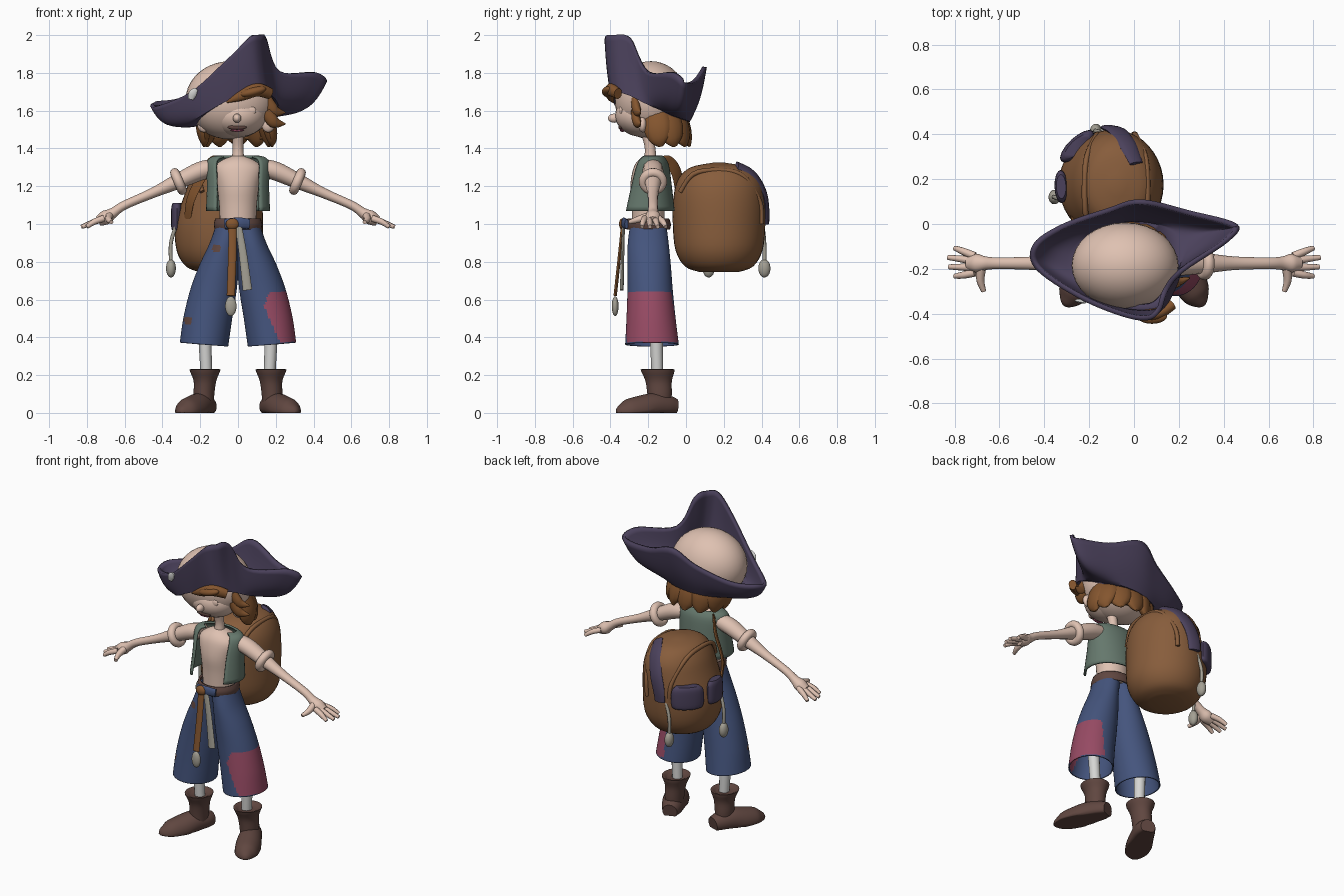
import bpy, bmesh, math
from mathutils import Vector

cube = bpy.data.objects.get("Cube")
if cube:
    bpy.data.objects.remove(cube)


def material(name, code):
    lin = [(int(code[i:i + 2], 16) / 255) ** 2.2 for i in (0, 2, 4)] + [1]
    m = bpy.data.materials.new(name)
    m.use_nodes = True
    m.diffuse_color = lin
    m.node_tree.nodes["Principled BSDF"].inputs["Base Color"].default_value = lin
    return m


skin = material("skin", "DEC0B0")
purple = material("dark purple felt", "4C435C")
green = material("sage green cloth", "65776C")
denim = material("blue denim", "46557C")
pink = material("faded red patch", "964C64")
leather = material("pack leather", "865D3E")
brown = material("auburn brown", "835632")
boot = material("dark boot leather", "604842")
bone = material("grey cord", "A29E92")
white = material("pale stocking", "D4D4D2")


def spline(pts, k=5, closed=False):
    """Catmull-Rom samples through tuples of any size."""
    n, out = len(pts), []
    at = lambda i: Vector(pts[i % n] if closed else pts[max(0, min(n - 1, i))])
    for i in range(n if closed else n - 1):
        a, b, c, d = (at(i + j) for j in (-1, 0, 1, 2))
        for s in range(k):
            t = s / k
            out.append(b + (c - a) * (t / 2) + (a * 2 - b * 5 + c * 4 - d) * (t * t / 2)
                       + (b * 3 - a - c * 3 + d) * (t ** 3 / 2))
    return out if closed else out + [at(n - 1)]


def finish(ob, angle=50):
    bpy.ops.object.select_all(action='DESELECT')
    ob.select_set(True)
    bpy.context.view_layer.objects.active = ob
    bpy.ops.object.shade_smooth_by_angle(angle=math.radians(angle))
    return ob


def surface(name, rows, mat, wrap=True, caps=True, thick=0):
    """Skin a mesh over rows of points."""
    bm = bmesh.new()
    vs = [[bm.verts.new(p) for p in r] for r in rows]
    n = len(rows[0])
    for a, b in zip(vs, vs[1:]):
        for i in range(n if wrap else n - 1):
            j = (i + 1) % n
            bm.faces.new((a[i], a[j], b[j], b[i]))
    if caps:
        bm.faces.new(vs[0])
        bm.faces.new(vs[-1])
    bmesh.ops.recalc_face_normals(bm, faces=bm.faces)
    me = bpy.data.meshes.new(name)
    bm.to_mesh(me)
    bm.free()
    me.materials.append(mat)
    ob = bpy.data.objects.new(name, me)
    bpy.context.collection.objects.link(ob)
    if thick:
        mod = ob.modifiers.new("thickness", 'SOLIDIFY')
        mod.thickness = thick
    return finish(ob)


def stack(name, rings, mat, n=32, gap=None, k=4, **kw):
    """Horizontal ellipses (x, y, z, rx, ry); gap leaves an opening at the front."""
    rows = []
    for x, y, z, rx, ry in spline(rings, k):
        if gap:
            angs = [math.radians(-90 + gap + (360 - 2 * gap) * i / n) for i in range(n + 1)]
        else:
            angs = [math.tau * i / n for i in range(n)]
        rows.append([(x + rx * math.cos(a), y + ry * math.sin(a), z) for a in angs])
    return surface(name, rows, mat, wrap=not gap, **kw)


def sweep(name, pts, mat, flat=1, ref=(0, 1, 0), n=12, k=5):
    """Tube through (x, y, z, radius); flat thins it along ref."""
    path, rows, ref = spline(pts, k), [], Vector(ref)
    for i, p in enumerate(path):
        t = (path[min(i + 1, len(path) - 1)].xyz - path[max(i - 1, 0)].xyz).normalized()
        w = t.cross(ref).normalized()
        u = w.cross(t)
        rows.append([p.xyz + p.w * (w * math.cos(a) + u * flat * math.sin(a))
                     for a in (math.tau * j / n for j in range(n))])
    return surface(name, rows, mat)


def ball(name, loc, size, mat, rot=(0, 0, 0)):
    bpy.ops.mesh.primitive_uv_sphere_add(segments=32, ring_count=20, location=loc, rotation=rot)
    ob = bpy.context.object
    ob.name, ob.scale = name, size
    ob.data.materials.append(mat)
    return finish(ob, 80)


# Head and face
ball("cranium", (-.04, -.185, 1.655), (.238, .192, .207), skin)
ball("lower_face", (0, -.225, 1.575), (.15, .15, .115), skin)
ball("nose", (-.005, -.38, 1.56), (.022, .033, .024), skin)
ball("mouth", (-.005, -.344, 1.512), (.05, .014, .014), boot)
ball("lower_lip", (-.005, -.336, 1.496), (.036, .014, .008), pink)
for s in (1, -1):
    ball("eyelid", (.06 * s, -.343, 1.6), (.036, .012, .026), skin)
    ball("ear", (-.01 + .17 * s, -.23, 1.525), (.035, .022, .04), skin)
sweep("neck", [(0, -.19, 1.3, .04), (0, -.19, 1.4, .028), (0, -.21, 1.5, .034)], skin)

# Hair: a bob with broad locks, side locks and a fringe
stack("bob", [(-.01, -.14, 1.62, .17, .12), (-.01, -.14, 1.54, .195, .145),
              (0, -.13, 1.45, .185, .14)], brown, gap=82, caps=False, thick=.03)
for i in range(7):
    a = math.radians(-5 + 31.7 * i)
    c, d = math.cos(a), math.sin(a)
    sweep("back_lock", [(-.02 + .15 * c, -.15 + .1 * d, 1.62, .06),
                        (-.01 + .175 * c, -.14 + .125 * d, 1.52, .075),
                        (.18 * c, -.13 + .135 * d, 1.45, .055),
                        (.18 * c, -.12 + .14 * d, 1.41, .012)], brown, .5, (c, d, .1))
for z in (1.56, 1.5):
    sweep("side_lock", [(.15, -.27, z + .1, .03), (.19, -.26, z + .04, .032),
                        (.25, -.24, z + .03, .004)], brown, .7)
sweep("sideburn", [(-.15, -.26, 1.6, .02), (-.135, -.285, 1.55, .018),
                   (-.125, -.29, 1.52, .004)], brown, .7)
sweep("fringe", [(.17, -.36, 1.69, .03), (.1, -.4, 1.71, .035), (.02, -.4, 1.68, .028),
                 (-.06, -.385, 1.645, .005)], brown, .8)
ball("fringe_curl", (.08, -.41, 1.70), (.07, .035, .025), brown, (0, -.25, 0))

# Hat: a flared ring between the brow line and the rim, open at the top
rim = [(.06, -.43, 1.985), (.12, -.385, 2.0), (.15, -.30, 1.985), (.22, -.215, 1.81),
       (.42, -.08, 1.80), (.46, .0, 1.745), (.25, .06, 1.76), (.03, .11, 1.83),
       (-.12, .07, 1.74), (-.32, .0, 1.66), (-.45, -.09, 1.64), (-.44, -.2, 1.62),
       (-.25, -.33, 1.70), (-.06, -.41, 1.87)]
brow = [(.08, -.40, 1.70), (.14, -.37, 1.70), (.18, -.3, 1.68), (.21, -.22, 1.64),
        (.22, -.13, 1.60), (.2, -.06, 1.57), (.12, .0, 1.55), (.0, .02, 1.54),
        (-.12, .0, 1.53), (-.22, -.06, 1.52), (-.27, -.14, 1.51), (-.27, -.24, 1.52),
        (-.2, -.33, 1.57), (-.06, -.39, 1.65)]
low, top = spline(brow, 6, True), spline(rim, 6, True)
rows = [[p.lerp(Vector((-.03, -.19, p.z + .03)), .22) for p in low]]
for i in range(11):
    t = i / 10
    bulge = math.sin(math.pi * t)
    row = []
    for a, b in zip(low, top):
        out = Vector((b.x - a.x, b.y - a.y, 0))
        row.append(a.lerp(b, t) + out * .12 * bulge - Vector((0, 0, .17 * out.length * bulge)))
    rows.append(row)
hat = surface("hat", rows, purple, caps=False, thick=.022)
hat.modifiers["thickness"].offset = -1
sweep("hat_pin", [(-.25, -.34, 1.66, .014), (-.24, -.344, 1.69, .022),
                  (-.22, -.35, 1.715, .01)], white, .4)

# Torso and open vest
stack("torso", [(0, -.2, .98, .095, .085), (0, -.2, 1.1, .1, .088), (0, -.2, 1.2, .112, .095),
                (0, -.19, 1.29, .13, .09), (0, -.19, 1.335, .09, .065),
                (0, -.19, 1.36, .03, .03)], skin)
stack("vest", [(0, -.21, 1.07, .17, .15), (0, -.2, 1.2, .165, .125), (0, -.19, 1.31, .168, .1),
               (0, -.185, 1.35, .15, .075), (0, -.18, 1.362, .11, .055)], green,
      gap=44, caps=False, thick=.012)

# Arms, hands and rolled cuffs
for s, side in ((1, "left"), (-1, "right")):
    sweep(side + "_arm", [(s * x, -.175, z, r) for x, z, r in (
        (.12, 1.30, .05), (.2, 1.28, .055), (.32, 1.225, .045), (.45, 1.165, .03),
        (.6, 1.10, .026), (.66, 1.06, .03), (.7, 1.035, .042), (.74, 1.015, .03))],
        skin, .9, (0, 0, 1))
    bpy.ops.mesh.primitive_torus_add(location=(s * .315, -.175, 1.225), major_radius=.05,
                                     minor_radius=.025, rotation=(0, s * math.radians(113), 0))
    cuff = bpy.context.object
    cuff.name = side + "_cuff"
    cuff.data.materials.append(skin)
    finish(cuff)
    for i, reach in enumerate((.80, .83, .825, .80)):
        spread = (i - 1.5) * .035
        sweep(side + "_finger", [(s * .71, -.18 - spread * .7, 1.03, .018),
                                 (s * .76, -.175 - spread, 1.012, .016),
                                 (s * reach, -.17 - spread * 1.2, .985, .011)], skin, 1, (0, 0, 1), 8)
    sweep(side + "_thumb", [(s * .68, -.19, 1.045, .022), (s * .685, -.25, 1.025, .018),
                            (s * .67, -.30, 1.01, .011)], skin, 1, (0, 0, 1), 8)

# Wide trousers, with a large patch on the left leg and two small ones on the right
for s, side in ((1, "left"), (-1, "right")):
    leg = stack(side + "_trouser_leg", [
        (s * .045, -.2, 1.0, .07, .095), (s * .07, -.2, .9, .08, .108),
        (s * .1, -.195, .78, .105, .115), (s * .13, -.19, .65, .122, .12),
        (s * .16, -.185, .5, .128, .13), (s * .18, -.18, .36, .128, .142)],
        denim, 72, k=12, caps=False, thick=.008)
    leg.data.materials.append(pink)
    leg.data.materials.append(boot)
    for v in leg.data.vertices:
        v.co.z += .13 * max(0, 1 - v.co.z) * (s * v.co.x - .16)
    for p in leg.data.polygons:
        c = p.center
        a = math.degrees(math.atan2(c.y + .18, c.x - .165))
        if s > 0 and .375 < c.z < .64 and -102 + 180 * abs(c.z - .57) < a < 80:
            p.material_index = 1
        spot = min(math.hypot(c.x + .265, c.z - .49), math.hypot(c.x + .115, c.z - .87))
        if s < 0 and c.y < -.2 and spot < .023:
            p.material_index = 2
    sweep(side + "_stocking", [(s * .165, -.15, .15, .03), (s * .18, -.16, .5, .036)], white)

    # Boots: flared shaft and a turned-out wedge foot with a flat sole
    stack(side + "_boot_shaft", [
        (s * .18, -.14, .03, .05, .06), (s * .18, -.14, .1, .055, .065),
        (s * .175, -.145, .17, .06, .07), (s * .175, -.15, .23, .082, .09),
        (s * .175, -.15, .215, .05, .055)], boot)
    foot = sweep(side + "_boot_foot", [(s * x, y, z, r) for x, y, z, r in (
        (.155, -.055, .03, .045), (.172, -.1, .035, .06), (.205, -.17, .035, .07),
        (.24, -.24, .015, .076), (.275, -.31, .005, .066), (.3, -.35, .004, .035),
        (.31, -.365, .002, .01))], boot, 1, (0, 0, 1), 24)
    for v in foot.data.vertices:
        v.co.z = max(0, v.co.z)

# Belt, buckle and hanging sashes
stack("belt", [(0, -.2, .97, .123, .115), (0, -.2, 1.0, .128, .12), (0, -.2, 1.03, .12, .11)],
      boot, caps=False, thick=.012)
sweep("waistband", [(-.07, -.312, 1.0, .026), (0, -.33, 1.005, .03), (.06, -.315, 1.0, .026)], denim, .4)
ball("belt_knot", (-.03, -.335, 1.0), (.035, .02, .03), brown)
sweep("brown_sash", [(-.03, -.335, 1.0, .022), (-.03, -.35, .85, .022), (-.038, -.375, .62, .022)],
      brown, .4)
ball("sash_tassel", (-.038, -.375, .565), (.03, .018, .052), bone)
sweep("grey_sash", [(.0, -.33, 1.0, .018), (.025, -.335, .85, .021), (.05, -.34, .65, .025)], bone, .4)

# Backpack leaning to one side, with piped flap, pockets, strap and cords
stack("backpack", [(-.1 + lean, .175, z, rx, ry) for lean, z, rx, ry in (
    (0, .745, .1, .1), (0, .775, .175, .18), (0, .86, .225, .23), (0, 1.0, .232, .245),
    (.02, 1.15, .205, .24), (.025, 1.24, .175, .215), (.025, 1.3, .125, .15),
    (.025, 1.325, .025, .03))], leather, 40)
for s in (1, -1):
    sweep("flap_piping", [(-.08 + s * x, y, z, .013) for x, y, z in (
        (.11, -.03, 1.17), (.135, .04, 1.265), (.14, .17, 1.285), (.13, .3, 1.255),
        (.09, .39, 1.12), (.08, .4, 1.0))], leather, 1, (1, 0, 0), 8)
sweep("back_strap", [(.01, .27, 1.31, .035), (-.03, .355, 1.26, .045), (-.07, .41, 1.17, .045),
                     (-.1, .425, 1.08, .045), (-.11, .425, 1.0, .04)], purple, .35, (.2, 1, .5))
for a, w in ((133, .095), (182, .072)):
    c, d = math.cos(math.radians(a)), math.sin(math.radians(a))
    x, y = -.1 + .225 * c, .175 + .235 * d
    sweep("side_pocket", [(x, y, .965, w * .75), (x, y, .985, w), (x, y, 1.08, w),
                          (x, y, 1.11, w * .75)], purple, .4, (c, d, 0), 16)
for x, y in ((-.17, .415), (-.355, .12)):
    sweep("cord", [(x + .03, y - .01, 1.0, .01), (x, y, .9, .01), (x, y, .79, .01)], bone, 1)
    ball("cord_tassel", (x, y, .765), (.026, .032, .048), bone)
sweep("shoulder_strap", [(-.11, -.13, 1.335, .025), (-.14, -.09, 1.33, .03), (-.18, -.05, 1.27, .034),
                         (-.25, -.02, 1.13, .032), (-.27, .04, .99, .025)], brown, .3, (-1, -1, .3))
